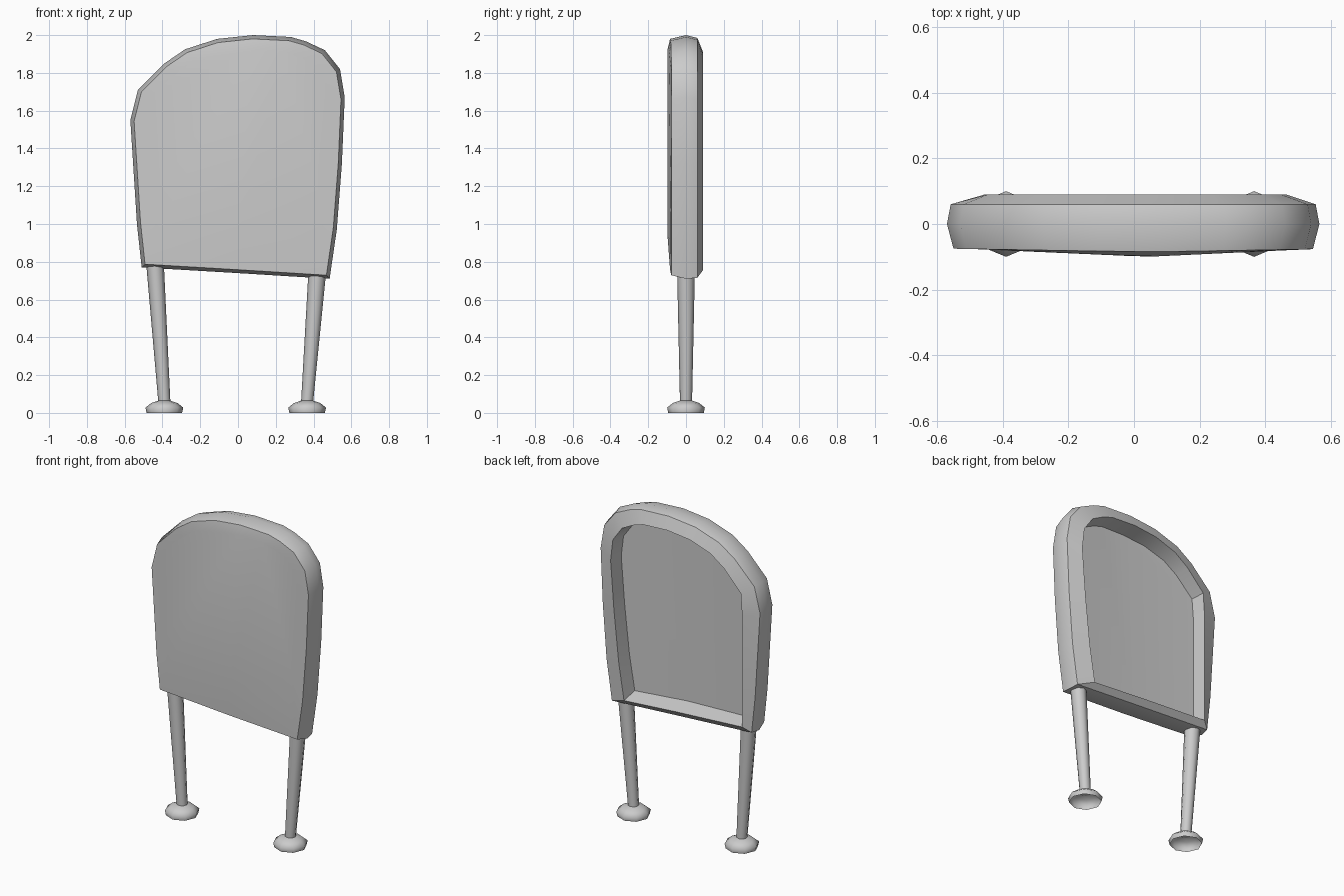
import bpy, bmesh, math

if "Cube" in bpy.data.objects:
    bpy.data.objects.remove(bpy.data.objects["Cube"])


def finish(name, bm, angle=35):
    bmesh.ops.recalc_face_normals(bm, faces=bm.faces)
    me = bpy.data.meshes.new(name)
    bm.to_mesh(me)
    bm.free()
    ob = bpy.data.objects.new(name, me)
    bpy.context.collection.objects.link(ob)
    bpy.ops.object.select_all(action='DESELECT')
    ob.select_set(True)
    bpy.context.view_layer.objects.active = ob
    bpy.ops.object.shade_smooth_by_angle(angle=math.radians(angle))
    return ob


def bridge(bm, a, b):
    n = len(a)
    for i in range(n):
        j = (i + 1) % n
        bm.faces.new((a[i], a[j], b[j], b[i]))


# Panel outline (x, z), clockwise from the bottom middle
outline = [(0.0, 0.74), (-0.51, 0.77), (-0.535, 1.0), (-0.57, 1.55),
           (-0.53, 1.71), (-0.39, 1.85), (-0.28, 1.925), (-0.11, 1.98),
           (0.08, 2.0), (0.28, 1.99), (0.36, 1.967), (0.46, 1.92),
           (0.54, 1.82), (0.565, 1.67), (0.55, 1.32), (0.523, 0.97),
           (0.485, 0.71)]
TOP = 8


def front_bulge(x):
    return -0.1 + 0.025 * abs(x - 0.04) / 0.53


# Panel: front bulge, rounded rim, recessed back
bm = bmesh.new()


def ring(y, sx, top, low, left=None, taper=0.0):
    """Outline shrunk in x by a factor, and in z by top and bottom insets."""
    vs = []
    for x, z in outline:
        t = (z - 0.74) / 1.26
        zz = z - top * t + low * (1 - t)
        xx = x * sx
        if xx > 0:
            xx *= 1 - taper * max(0, 1 - t)
        if left and x < -0.5 and z < 1.6:
            xx = left
        vs.append(bm.verts.new((xx, y(xx) if callable(y) else y, zz)))
    return vs


rings = [ring(front_bulge, 0.84, 0.08, 0.2),
         ring(lambda x: 0.35 * front_bulge(x) - 0.05, 0.965, 0.02, 0.018),
         ring(0.0, 1.0, 0.0, 0.0),
         ring(0.06, 0.98, 0.015, 0.005),
         ring(0.09, 0.84, 0.09, 0.042, -0.455, 0.09),
         ring(lambda x: front_bulge(x) + 0.08, 0.82, 0.105, 0.07, -0.445, 0.09)]
for a, b in zip(rings, rings[1:]):
    bridge(bm, a, b)
for f in (rings[0], rings[-1]):
    bm.faces.new(f[:TOP + 1])
    bm.faces.new(f[TOP:] + [f[0]])
panel = finish("panel", bm)

# Blend the front edge smoothly into the sides, but not along the bottom
me = panel.data
sharp = me.attributes.get("sharp_edge")
if sharp:
    for e in me.edges:
        a, b = (me.vertices[v].co for v in e.vertices)
        if max(a.y, b.y) < -0.06 and max(a.z, b.z) > 0.82:
            sharp.data[e.index].value = False


def lathe(name, sections, closed):
    """Loft eight-sided sections given as (x, z, radius)."""
    bm = bmesh.new()
    loops = []
    for x, z, r in sections:
        loops.append([bm.verts.new((x + r * math.cos(math.tau * i / 8),
                                    r * math.sin(math.tau * i / 8), z))
                      for i in range(8)])
    for a, b in zip(loops, loops[1:]):
        bridge(bm, a, b)
    if closed:
        bm.faces.new(loops[0])
    bm.faces.new(loops[-1])
    return finish(name, bm, 75)


# Tapered legs with hollow cup feet
for side, foot_x, top_x, top_z in (("left", -0.39, -0.44, 0.8),
                                   ("right", 0.366, 0.42, 0.75)):
    lathe(side + "_leg", [(foot_x, 0.058, 0.032), (top_x, top_z, 0.047)], True)
    lathe(side + "_foot", [(foot_x, 0.0, 0.094), (foot_x, 0.028, 0.1),
                           (foot_x, 0.052, 0.07), (foot_x, 0.065, 0.032)], False)
